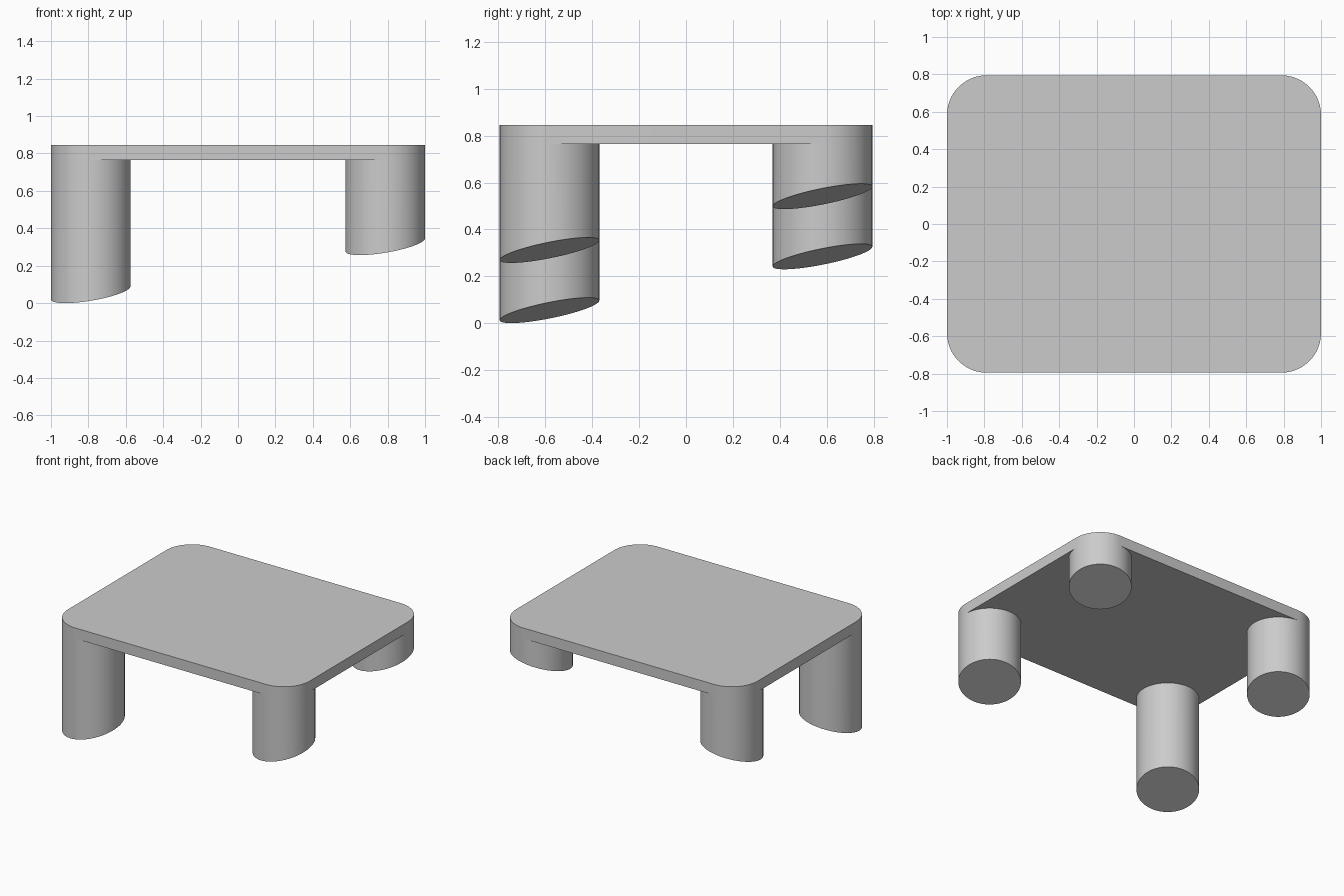
import bpy
import bmesh
from math import cos, sin, radians
from mathutils import Vector

if "Cube" in bpy.data.objects:
    bpy.data.objects.remove(bpy.data.objects["Cube"])

R = 0.2125                  # leg radius and corner radius
CX, CY = 1 - R, 0.795 - R   # leg centres
TOP, UNDER = 0.845, 0.765
STEP = 5                    # degrees per facet
SLOPE = Vector((0.163, 0.197))
BASE = 0.0545               # cut height at the centre of the lowest leg

grey = bpy.data.materials.new("plain_grey")
grey.use_nodes = True
colour = (0.6, 0.6, 0.6, 1)
grey.diffuse_color = colour
grey.node_tree.nodes["Principled BSDF"].inputs["Base Color"].default_value = colour


def arc(cx, cy, start, end):
    return [(cx + R * cos(radians(a)), cy + R * sin(radians(a)))
            for a in range(start, end, STEP)]


def cut_height(x, y):
    return BASE + SLOPE.x * (x + CX) + SLOPE.y * (y + CY)


def prism(name, outline, low, top_cap=True):
    """Extrude an outline between a lower height function and the given top."""
    bm = bmesh.new()
    high = TOP if top_cap else UNDER
    bottom = [bm.verts.new((x, y, low(x, y))) for x, y in outline]
    upper = [bm.verts.new((x, y, high)) for x, y in outline]
    n = len(outline)
    for i in range(n):
        j = (i + 1) % n
        bm.faces.new((bottom[i], bottom[j], upper[j], upper[i]))
    bm.faces.new(bottom[::-1])
    if top_cap:
        bm.faces.new(upper)
    mesh = bpy.data.meshes.new(name)
    bm.to_mesh(mesh)
    bm.free()
    mesh.materials.append(grey)
    obj = bpy.data.objects.new(name, mesh)
    bpy.context.collection.objects.link(obj)
    bpy.ops.object.select_all(action="DESELECT")
    obj.select_set(True)
    bpy.context.view_layer.objects.active = obj
    bpy.ops.object.shade_smooth_by_angle(angle=radians(30))


# Rounded table top
corners = [(1, 1), (-1, 1), (-1, -1), (1, -1)]
outline = []
for k, (sx, sy) in enumerate(corners):
    outline += arc(sx * CX, sy * CY, k * 90, k * 90 + 90 + STEP)
prism("table_top", outline, lambda x, y: UNDER)

# Round legs, flush with the corners and cut off by one slanted plane
for sx, sy in corners:
    name = ("front" if sy < 0 else "back") + ("_left" if sx > 0 else "_right") + "_leg"
    prism(name, arc(sx * CX, sy * CY, 0, 360), cut_height, top_cap=False)
